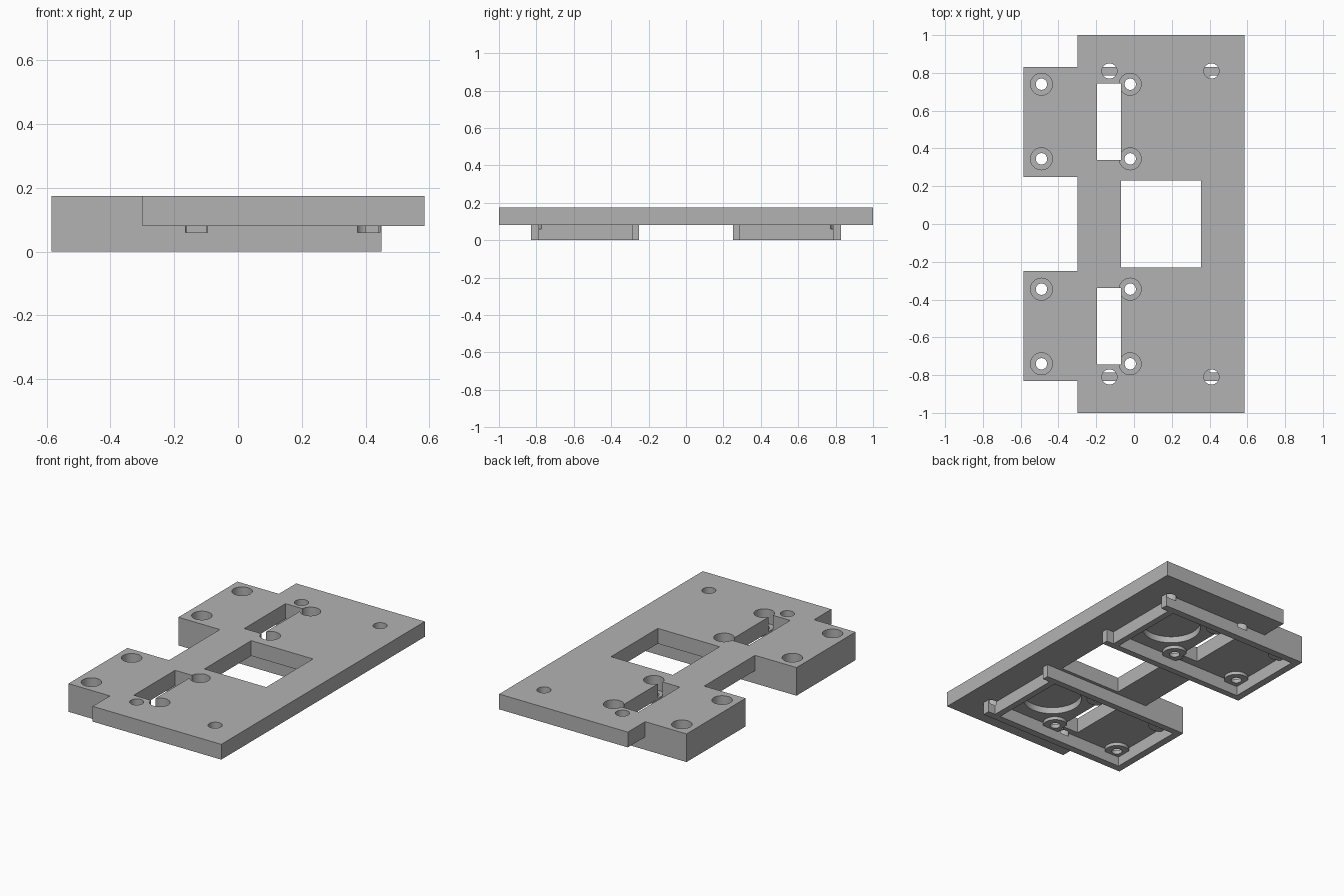
import bpy
import bmesh

cube = bpy.data.objects.get("Cube")
if cube:
    bpy.data.objects.remove(cube, do_unlink=True)

TOP, UNDER = 0.175, 0.08      # plate top and underside heights
BOSS_Z = 0.06                 # underside of the screw bosses

grey = bpy.data.materials.new("plain_grey")
grey.use_nodes = True
colour = (0.45, 0.45, 0.45, 1)
grey.diffuse_color = colour
grey.node_tree.nodes["Principled BSDF"].inputs["Base Color"].default_value = colour


def prism(name, outline, z0, z1):
    """Extrude a flat outline between two heights."""
    bm = bmesh.new()
    face = bm.faces.new([bm.verts.new((x, y, z0)) for x, y in outline])
    grown = bmesh.ops.extrude_face_region(bm, geom=[face])["geom"]
    for v in grown:
        if isinstance(v, bmesh.types.BMVert):
            v.co.z = z1
    bmesh.ops.recalc_face_normals(bm, faces=bm.faces)
    mesh = bpy.data.meshes.new(name)
    bm.to_mesh(mesh)
    bm.free()
    obj = bpy.data.objects.new(name, mesh)
    obj.data.materials.append(grey)
    bpy.context.collection.objects.link(obj)
    return obj


def box(name, x0, x1, y0, y1, z0, z1):
    return prism(name, [(x0, y0), (x1, y0), (x1, y1), (x0, y1)], z0, z1)


def cylinder(name, x, y, radius, z0, z1, sides=48):
    bpy.ops.mesh.primitive_cylinder_add(vertices=sides, radius=radius, depth=z1 - z0,
                                        location=(x, y, (z0 + z1) / 2))
    obj = bpy.context.object
    obj.name = name
    obj.data.materials.append(grey)
    return obj


def combine(target, tool, operation):
    """Apply one boolean and throw the tool away."""
    bpy.context.view_layer.objects.active = target
    mod = target.modifiers.new("combine", "BOOLEAN")
    mod.operation, mod.solver, mod.object = operation, "EXACT", tool
    bpy.ops.object.modifier_apply(modifier=mod.name)
    bpy.data.objects.remove(tool, do_unlink=True)


def add(tool):
    combine(plate, tool, "UNION")


def cut(tool):
    combine(plate, tool, "DIFFERENCE")


# Plate outline with two side tabs, mirrored front to back
half = [(0.585, 1), (-0.30, 1), (-0.30, 0.83), (-0.585, 0.83), (-0.585, 0.25), (-0.30, 0.25)]
outline = half + [(x, -y) for x, y in reversed(half)]
plate = prism("mounting_plate", outline, UNDER, TOP)


def span(side, near, far):
    return sorted((side * near, side * far))


for side in (1, -1):
    # Tray walls underneath, open notch behind the recessed end wall
    add(box("tray", -0.585, 0.45, *span(side, 0.25, 0.83), 0, 0.1))
    inner = span(side, 0.29, 0.785)
    cut(box("tray_pocket", -0.54, 0.36, *inner, -0.1, UNDER))
    cut(box("tray_end_notch", 0.40, 0.5, *inner, -0.1, UNDER))

    # Screw bosses with counterbored holes
    screws = [(x, side * y) for x in (-0.49, -0.02) for y in (0.345, 0.74)]
    for x, y in screws:
        add(cylinder("boss", x, y, 0.07, BOSS_Z, 0.1))
    # Round recess in the tray ceiling and the long slot
    cut(cylinder("round_recess", 0.17, side * 0.54, 0.17, 0.05, 0.12, 64))
    cut(box("slot", -0.195, -0.07, *span(side, 0.34, 0.745), 0.03, 0.3))
    for x, y in screws:
        cut(cylinder("counterbore", x, y, 0.058, 0.085, 0.3))
        cut(cylinder("screw_bore", x, y, 0.03, 0.02, 0.2))

    # Small locating holes that bite into the tray wall
    for x in (-0.13, 0.41):
        cut(cylinder("locating_hole", x, side * 0.81, 0.04, BOSS_Z, 0.3))

# Central square window
cut(box("window", -0.07, 0.355, -0.23, 0.23, 0.02, 0.3))

bpy.ops.object.select_all(action="DESELECT")
plate.select_set(True)
bpy.context.view_layer.objects.active = plate
bpy.ops.object.shade_smooth_by_angle()
